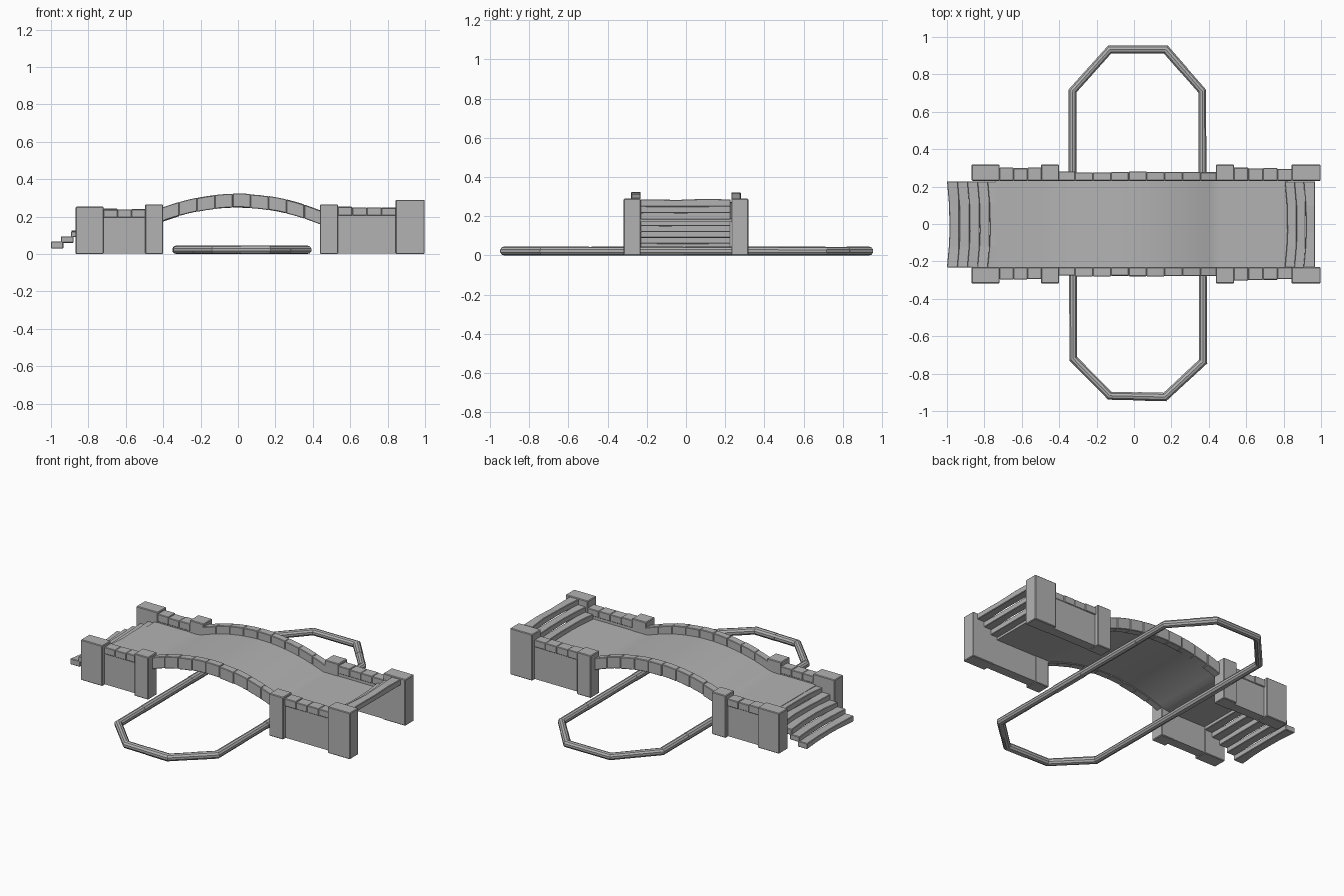
import bpy, bmesh, math, random
from mathutils import Vector

random.seed(4)
cube = bpy.data.objects.get("Cube")
if cube:
    bpy.data.objects.remove(cube, do_unlink=True)

stone = bpy.data.materials.new("grey stone")
stone.use_nodes = True
GREY = (0.45, 0.45, 0.45, 1)
stone.diffuse_color = GREY
stone.node_tree.nodes["Principled BSDF"].inputs["Base Color"].default_value = GREY


def finish(name, bm, bevel=0.0, smooth=False):
    """Turn a bmesh into a stone object with optional worn edges."""
    bmesh.ops.recalc_face_normals(bm, faces=bm.faces)
    mesh = bpy.data.meshes.new(name)
    bm.to_mesh(mesh)
    bm.free()
    mesh.materials.append(stone)
    obj = bpy.data.objects.new(name, mesh)
    bpy.context.collection.objects.link(obj)
    if bevel:
        mod = obj.modifiers.new("worn_edges", "BEVEL")
        mod.width = bevel
        mod.segments = 1
    if smooth:
        bpy.ops.object.select_all(action="DESELECT")
        obj.select_set(True)
        bpy.context.view_layer.objects.active = obj
        bpy.ops.object.shade_smooth_by_angle(angle=math.radians(35))
    return obj


def loft(bm, rings):
    """Skin a closed tube through equal cross-sections, with end caps."""
    loops = [[bm.verts.new(p) for p in ring] for ring in rings]
    n = len(loops[0])
    for a, b in zip(loops, loops[1:]):
        for i in range(n):
            j = (i + 1) % n
            bm.faces.new((a[i], a[j], b[j], b[i]))
    bm.faces.new(loops[0])
    bm.faces.new(loops[-1])


def section_x(x, y0, y1, z0, z1):
    return [(x, y0, z0), (x, y1, z0), (x, y1, z1), (x, y0, z1)]


def section_y(y, x0, x1, z0, z1):
    return [(x0, y, z0), (x1, y, z0), (x1, y, z1), (x0, y, z1)]


def block(bm, x0, x1, y0, y1, z0, z1):
    loft(bm, [section_x(x0, y0, y1, z0, z1), section_x(x1, y0, y1, z0, z1)])


def wobble(amount):
    return random.uniform(-amount, amount)


def rail_top(x):
    return 0.322 - 0.46 * x * x


def deck_top(x):
    return max(0.188, rail_top(x) - 0.05)


# Deck: a thin slab, level at both ends and arched in the middle
bm = bmesh.new()
xs = [-0.74 + 1.56 * i / 48 for i in range(49)]
loft(bm, [section_x(x, -0.235, 0.235, deck_top(x) - 0.018, deck_top(x)) for x in xs])
finish("deck", bm, smooth=True)

PILLARS = {"lower_end": (-0.868, -0.718, 0.253), "lower_inner": (-0.497, -0.4, 0.265),
           "upper_inner": (0.438, 0.535, 0.265), "upper_end": (0.843, 0.998, 0.29)}
WALLS = {"lower": (-0.72, -0.495, 0.195, 3), "upper": (0.533, 0.845, 0.205, 4)}

for side, s in (("front", -1), ("back", 1)):
    # Square pillars
    for name, (x0, x1, top) in PILLARS.items():
        bm = bmesh.new()
        block(bm, x0, x1, s * 0.231, s * 0.318, 0, top)
        finish(f"{side}_{name}_pillar", bm, bevel=0.004)

    # Side walls with a row of cap stones
    for name, (x0, x1, height, count) in WALLS.items():
        bm = bmesh.new()
        block(bm, x0, x1, s * 0.234, s * 0.294, 0.004, height)
        finish(f"{side}_{name}_wall", bm)
        bm = bmesh.new()
        step = (x1 - x0) / count
        for i in range(count):
            block(bm, x0 + i * step, x0 + (i + 1) * step, s * 0.231,
                  s * (0.298 + wobble(0.004)), height, height + 0.045 + wobble(0.004))
        finish(f"{side}_{name}_wall_caps", bm, bevel=0.003)

    # Arched parapet of separate stones
    bm = bmesh.new()
    count = 9
    for i in range(count):
        x0 = -0.41 + 0.86 * i / count
        x1 = x0 + 0.86 / count
        outer, lift = 0.278 + wobble(0.003), wobble(0.002)
        rings = []
        for k in range(3):
            x = x0 + (x1 - x0) * k / 2
            top = rail_top(x) + lift
            rings.append(section_x(x, s * 0.231, s * outer, top - 0.073, top))
        loft(bm, rings)
    finish(f"{side}_parapet", bm, bevel=0.003)


def stair(name, x0, depth, first_top, rise, count, thick):
    """Slightly bowed treads climbing towards +x."""
    bm = bmesh.new()
    for i in range(count):
        top = first_top + rise * i
        a = x0 + depth * i
        rings = []
        for y in (-0.232, -0.12, -0.04, 0.1, 0.228):
            bow = 0.014 * (1 - (y / 0.23) ** 2) if abs(y) < 0.23 else 0
            rings.append(section_y(y, a + bow, a + depth + 0.012, top - thick, top + wobble(0.003)))
        loft(bm, rings)
    finish(name, bm, bevel=0.003)


stair("lower_steps", -1.0, 0.054, 0.064, 0.03, 5, 0.034)
stair("upper_steps", 0.806, 0.05, 0.22, 0.033, 3, 0.036)

# Ground ring: rounded kerb stones following a long octagon
CORNERS = [Vector(p) for p in ((-0.33, 0.71), (-0.13, 0.933), (0.17, 0.933), (0.365, 0.71),
                               (0.37, -0.735), (0.165, -0.925), (-0.13, -0.918), (-0.325, -0.72))]
SIDES, RADIUS = 10, 0.0225


def mitre(i):
    """Sideways direction at a corner, lengthened so kerb stones meet."""
    before = (CORNERS[i] - CORNERS[i - 1]).normalized()
    after = (CORNERS[(i + 1) % 8] - CORNERS[i]).normalized()
    n = (before + after).normalized()
    return Vector((n.y, -n.x)) / n.dot(after)


bm = bmesh.new()
for i in range(8):
    a, b = CORNERS[i], CORNERS[(i + 1) % 8]
    along = (b - a).normalized()
    across = Vector((along.y, -along.x))
    pieces = max(2, round((b - a).length / 0.24))
    stops = [(a, mitre(i))]
    stops += [(a.lerp(b, k / pieces), across) for k in range(1, pieces)]
    stops.append((b, mitre((i + 1) % 8)))
    for (p, u), (q, v) in zip(stops, stops[1:]):
        r = RADIUS + wobble(0.0012)
        rings = []
        for c, w in ((p, u), (q, v)):
            ring = []
            for k in range(SIDES):
                t = 2 * math.pi * (k + 0.5) / SIDES
                xy = c + w * r * math.cos(t)
                ring.append((xy.x, xy.y, max(0, 0.0225 + r * math.sin(t))))
            rings.append(ring)
        loft(bm, rings)
finish("ground_ring", bm, smooth=True)
